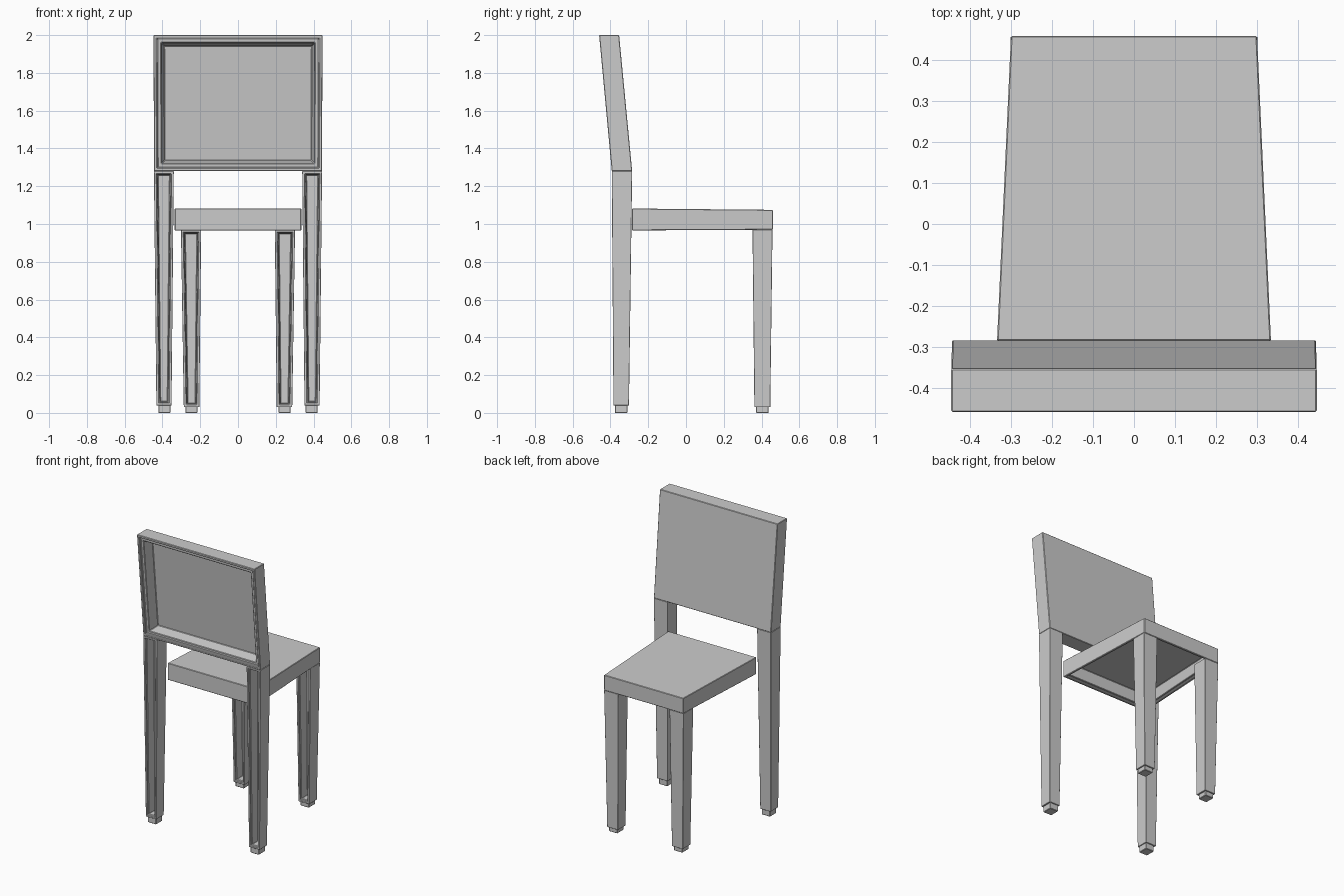
import bpy, bmesh
from mathutils import Vector

if "Cube" in bpy.data.objects:
    bpy.data.objects.remove(bpy.data.objects["Cube"])


def loft(name, loops, bevel=0.003):
    """Closed skin through a sequence of four-cornered loops."""
    bm = bmesh.new()
    rings = [[bm.verts.new(p) for p in loop] for loop in loops]
    for a, b in zip(rings, rings[1:]):
        for i in range(4):
            j = (i + 1) % 4
            bm.faces.new((a[i], a[j], b[j], b[i]))
    bm.faces.new(rings[0])
    bm.faces.new(rings[-1])
    bmesh.ops.recalc_face_normals(bm, faces=bm.faces)
    me = bpy.data.meshes.new(name)
    bm.to_mesh(me)
    bm.free()
    ob = bpy.data.objects.new(name, me)
    bpy.context.collection.objects.link(ob)
    if bevel:
        m = ob.modifiers.new("edge_softening", 'BEVEL')
        m.width = bevel
        m.segments = 1
        m.limit_method = 'ANGLE'
    return ob


def shell(name, bottom, top, steps):
    """Hollow moulding open to the rear. An end is (z, x0, x1, y_rear, y_front);
    a step is (inset, depth fraction), from the front skin to the cavity floor."""
    def loop(inset, t):
        zs = (bottom[0] + inset, top[0] - inset)
        pts = []
        for k, z in enumerate(zs):
            f = (z - bottom[0]) / (top[0] - bottom[0])
            x0, x1, yr, yf = [a + (b - a) * f for a, b in zip(bottom[1:], top[1:])]
            y = yr + (yf - yr) * t
            xs = (x0 + inset, x1 - inset)
            pts += [Vector((x, y, z)) for x in (xs if k == 0 else xs[::-1])]
        return pts
    return loft(name, [loop(*s) for s in steps])


def box(name, x0, x1, y0, y1, z0, z1):
    return loft(name, [[(x0, y0, z), (x1, y0, z), (x1, y1, z), (x0, y1, z)]
                       for z in (z0, z1)])


def flip(end, s):
    z, x0, x1, yr, yf = end
    return end if s > 0 else (z, -x1, -x0, yr, yf)


# Backrest: leaning hollow panel with a stepped rim
shell("backrest", (1.28, -0.445, 0.445, -0.393, -0.285),
      (2.0, -0.447, 0.447, -0.46, -0.354),
      [(0, 1), (0, 0), (0.016, 0), (0.02, 0.12), (0.04, 0.12), (0.056, 0.8)])

# Legs: tapered channels with small feet
leg_steps = [(0, 1), (0, 0), (0.013, 0), (0.015, 0.12), (0.018, 0.12), (0.022, 0.8)]
for s, side in ((-1, "left"), (1, "right")):
    shell(f"back_leg_{side}", flip((0.04, 0.352, 0.432, -0.384, -0.302), s),
          flip((1.28, 0.34, 0.445, -0.393, -0.285), s), leg_steps)
    shell(f"front_leg_{side}", flip((0.03, 0.205, 0.287, 0.362, 0.446), s),
          flip((0.97, 0.195, 0.302, 0.352, 0.458), s), leg_steps)
    for name, cx, cy in (("back_foot", 0.39, -0.343), ("front_foot", 0.247, 0.404)):
        box(f"{name}_{side}", s * cx - 0.032, s * cx + 0.032,
            cy - 0.034, cy + 0.034, 0, 0.05)

# Seat: tapered tray, hollow underneath
def seat_loop(inset, z_back, z_front):
    b, f = 0.335 - inset, 0.301 - inset
    y0, y1 = -0.286 + inset, 0.46 - inset
    return [(-b, y0, z_back), (b, y0, z_back), (f, y1, z_front), (-f, y1, z_front)]


loft("seat", [seat_loop(0, 1.082, 1.075), seat_loop(0, 0.966, 0.97),
              seat_loop(0.016, 0.966, 0.97), seat_loop(0.018, 0.978, 0.982),
              seat_loop(0.03, 0.978, 0.982), seat_loop(0.034, 1.06, 1.055)])

# Side lugs joining the seat to the back legs
for s, side in ((-1, "left"), (1, "right")):
    box(f"seat_lug_{side}", s * 0.345 - 0.015, s * 0.345 + 0.015,
        -0.32, -0.287, 0.975, 1.07).hide_render = True
    bpy.data.objects.remove(bpy.data.objects[f"seat_lug_{side}"])
